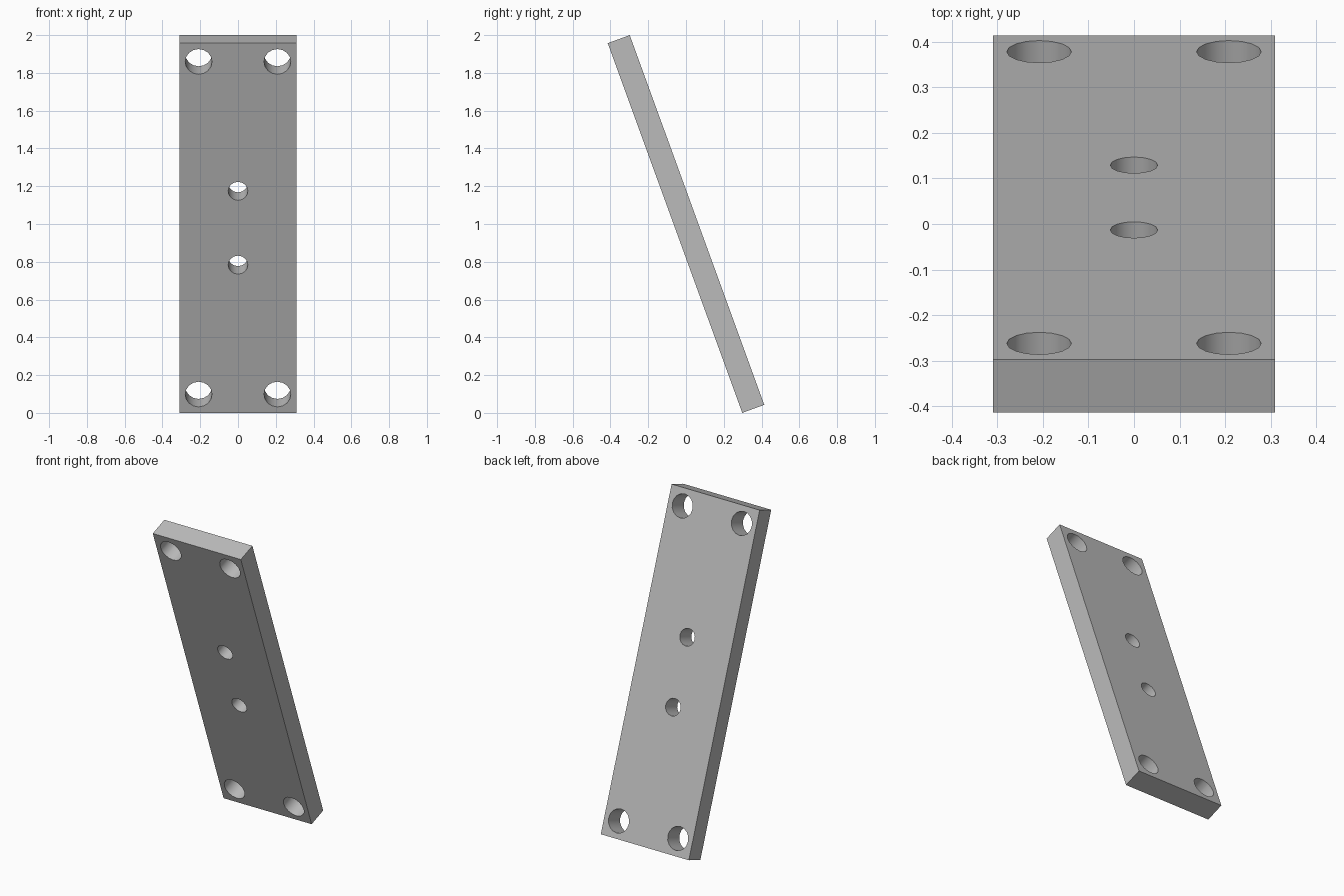
import bpy
import math
from mathutils import Matrix

WIDTH, THICK, LENGTH = 0.62, 0.124, 2.083
TILT = Matrix.Translation((0, 0, 1)) @ Matrix.Rotation(math.radians(20), 4, 'X')

if "Cube" in bpy.data.objects:
    bpy.data.objects.remove(bpy.data.objects["Cube"], do_unlink=True)

# Single grey metal colour
grey = bpy.data.materials.new("grey_metal")
grey.use_nodes = True
colour = (0.5, 0.5, 0.5, 1)
grey.diffuse_color = colour
grey.node_tree.nodes["Principled BSDF"].inputs["Base Color"].default_value = colour

# Flat plate, modelled upright and then leaned towards the front
bpy.ops.mesh.primitive_cube_add(size=1)
plate = bpy.context.object
plate.name = "mounting_plate"
plate.data.transform(Matrix.Diagonal((WIDTH, THICK, LENGTH, 1)))
plate.data.materials.append(grey)
plate.matrix_world = TILT


def drill(name, x, z, radius):
    """Cut a round through hole square to the plate."""
    bpy.ops.mesh.primitive_cylinder_add(vertices=16, radius=radius, depth=THICK * 3)
    cutter = bpy.context.object
    cutter.name = name
    cutter.data.materials.append(grey)
    cutter.matrix_world = (TILT @ Matrix.Translation((x, 0, z))
                           @ Matrix.Rotation(math.pi / 2, 4, 'X'))
    cutter.hide_render = True
    hole = plate.modifiers.new(name, 'BOOLEAN')
    hole.operation = 'DIFFERENCE'
    hole.solver = 'EXACT'
    hole.object = cutter
    bpy.context.view_layer.objects.active = plate
    bpy.ops.object.modifier_apply(modifier=name)
    bpy.data.objects.remove(cutter, do_unlink=True)


# Four corner holes and two smaller centre holes
for end in (-1, 1):
    drill("centre_hole", 0, end * 0.208, 0.052)
    for side in (-1, 1):
        drill("corner_hole", side * 0.2085, end * 0.937, 0.071)

# Smooth hole walls, crisp plate edges
bpy.ops.object.select_all(action='DESELECT')
plate.select_set(True)
bpy.context.view_layer.objects.active = plate
bpy.ops.object.shade_smooth_by_angle(angle=math.radians(30))
